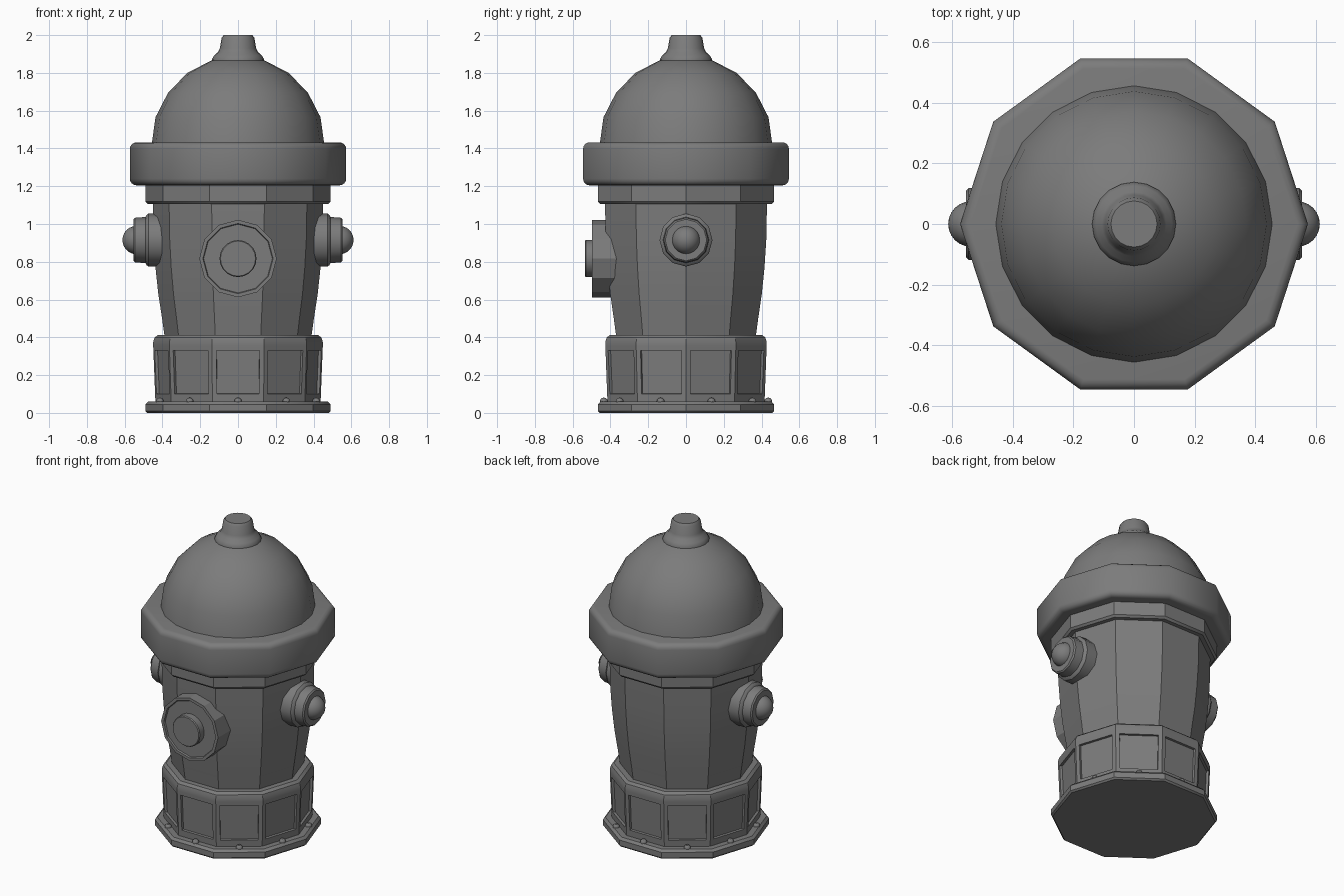
import bpy, bmesh, math
from mathutils import Matrix, Vector

cube = bpy.data.objects.get("Cube")
if cube:
    bpy.data.objects.remove(cube, do_unlink=True)

iron = bpy.data.materials.new("dark grey iron")
iron.use_nodes = True
GREY = (0.2, 0.2, 0.2, 1)
iron.diffuse_color = GREY
iron.node_tree.nodes["Principled BSDF"].inputs["Base Color"].default_value = GREY


def finish(name, bm, smooth=30):
    """Turn a bmesh into a shaded object."""
    bmesh.ops.recalc_face_normals(bm, faces=bm.faces)
    mesh = bpy.data.meshes.new(name)
    bm.to_mesh(mesh)
    bm.free()
    obj = bpy.data.objects.new(name, mesh)
    bpy.context.collection.objects.link(obj)
    mesh.materials.append(iron)
    bpy.ops.object.select_all(action='DESELECT')
    obj.select_set(True)
    bpy.context.view_layer.objects.active = obj
    bpy.ops.object.shade_smooth_by_angle(angle=math.radians(smooth))
    return obj


def lathe(profile, sides, matrix=Matrix()):
    """Capped solid of revolution about z from (radius, height) points."""
    bm = bmesh.new()
    rings = []
    for r, z in profile:
        angles = [math.tau * i / sides for i in range(sides)]
        rings.append([bm.verts.new((r * math.cos(a), r * math.sin(a), z)) for a in angles])
    for low, high in zip(rings, rings[1:]):
        for i in range(sides):
            j = (i + 1) % sides
            bm.faces.new((low[i], low[j], high[j], high[i]))
    bm.faces.new(rings[0][::-1])
    bm.faces.new(rings[-1])
    bm.transform(matrix)
    return bm


def rounded(r, low, high, bevel, steps=4):
    """Profile of a disc with rounded rims."""
    arc = [math.pi / 2 * i / steps for i in range(steps + 1)]
    bottom = [(r - bevel + bevel * math.sin(a), low + bevel - bevel * math.cos(a)) for a in arc]
    top = [(r - bevel + bevel * math.cos(a), high - bevel + bevel * math.sin(a)) for a in arc]
    return bottom + top


SIDES = 10

# Foot plate and its bolts
finish("foot_plate", lathe([(0.48, 0), (0.49, 0.01), (0.49, 0.045), (0.475, 0.06)], SIDES))
bm = bmesh.new()
for i in range(SIDES):
    a = math.tau * (i + 0.5) / SIDES
    spot = Matrix.Translation((0.435 * math.cos(a), 0.435 * math.sin(a), 0.06))
    bmesh.ops.create_uvsphere(bm, u_segments=10, v_segments=6, radius=0.021, matrix=spot)
finish("foot_bolts", bm)

# Base with a recessed panel on every side
bm = lathe([(0.437, 0.05), (0.438, 0.077), (0.449, 0.355), (0.449, 0.375),
            (0.442, 0.398), (0.425, 0.412)], SIDES)
panels = [f for f in bm.faces if len(f.verts) == 4 and 0.15 < f.calc_center_median().z < 0.3]
bmesh.ops.recalc_face_normals(bm, faces=bm.faces)
bmesh.ops.inset_individual(bm, faces=panels, thickness=0.034)
bmesh.ops.inset_individual(bm, faces=panels, thickness=0.002, depth=-0.015)
finish("panelled_base", bm)

# Barrel and upper collar
finish("barrel", lathe([(0.385, 0.38), (0.402, 0.5), (0.422, 0.63), (0.437, 0.77),
                        (0.447, 0.92), (0.451, 1.12)], SIDES))
finish("collar", lathe([(0.478, 1.105), (0.49, 1.118), (0.49, 1.22)], SIDES))
finish("brim", lathe(rounded(0.573, 1.205, 1.432, 0.035), SIDES), 40)

# Dome and cap nut
finish("dome", lathe([(0.457, 1.42), (0.437, 1.565), (0.37, 1.695), (0.268, 1.8),
                      (0.14, 1.866), (0.05, 1.885)], 20), 40)
finish("cap_nut", lathe([(0.138, 1.855), (0.138, 1.872), (0.126, 1.893), (0.106, 1.91),
                         (0.096, 1.93), (0.087, 1.985), (0.076, 2.0)], 20), 40)

# Side outlets with round plugs
for side, x in (("left", 1), ("right", -1)):
    turn = Matrix.Translation((0, 0, 0.915)) @ Vector((x, 0, 0)).to_track_quat('Z', 'Y').to_matrix().to_4x4()
    finish(side + "_outlet", lathe([(0.14, 0.36), (0.14, 0.475), (0.132, 0.485), (0.122, 0.49),
                                    (0.118, 0.545), (0.11, 0.553)], 12, turn), 35)
    bm = bmesh.new()
    bmesh.ops.create_uvsphere(bm, u_segments=20, v_segments=12, radius=0.075,
                              matrix=turn @ Matrix.Translation((0, 0, 0.537)))
    finish(side + "_outlet_plug", bm)

# Front outlet with a raised centre
turn = Matrix.Translation((0, 0, 0.817)) @ Matrix.Rotation(math.pi / 2, 4, 'X')
finish("front_outlet", lathe([(0.205, 0.33), (0.205, 0.497), (0.186, 0.497), (0.182, 0.487)], 12, turn), 25)
finish("front_outlet_boss", lathe([(0.098, 0.47), (0.098, 0.53), (0.093, 0.536)], 20, turn))
